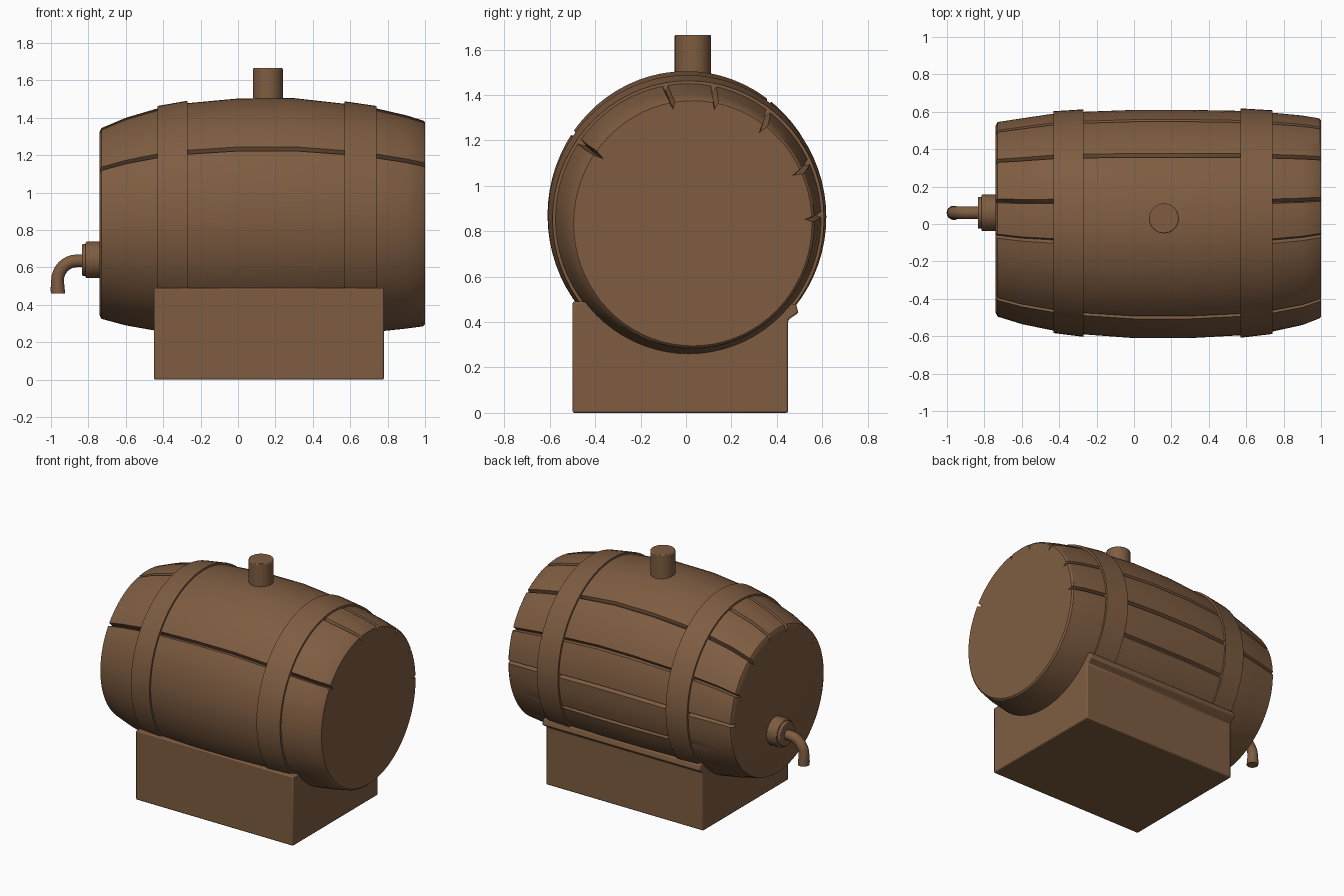
import bpy
import bmesh
from math import radians, sin, cos
from mathutils import Vector

if "Cube" in bpy.data.objects:
    bpy.data.objects.remove(bpy.data.objects["Cube"], do_unlink=True)

wood = bpy.data.materials.new("brown wood")
wood.use_nodes = True
colour = (0.21, 0.108, 0.053, 1)
wood.diffuse_color = colour
wood.node_tree.nodes["Principled BSDF"].inputs["Base Color"].default_value = colour


def finish(obj, angle=35, bevel=0):
    """Give an object its material, optional rounded edges and smooth shading."""
    obj.data.materials.clear()
    obj.data.materials.append(wood)
    if bevel:
        mod = obj.modifiers.new("rounded edges", "BEVEL")
        mod.width, mod.segments = bevel, 2
    bpy.ops.object.select_all(action="DESELECT")
    obj.select_set(True)
    bpy.context.view_layer.objects.active = obj
    bpy.ops.object.shade_smooth_by_angle(angle=radians(angle))


def add_mesh(name, bm):
    bmesh.ops.recalc_face_normals(bm, faces=bm.faces)
    mesh = bpy.data.meshes.new(name)
    bm.to_mesh(mesh)
    bm.free()
    obj = bpy.data.objects.new(name, mesh)
    bpy.context.collection.objects.link(obj)
    return obj


def loft(name, rings, cap=True):
    """Skin a list of closed rings of points."""
    bm = bmesh.new()
    loops = [[bm.verts.new(p) for p in ring] for ring in rings]
    n = len(loops[0])
    for a, b in zip(loops, loops[1:]):
        for i in range(n):
            j = (i + 1) % n
            bm.faces.new((a[i], a[j], b[j], b[i]))
    if cap:
        bm.faces.new(loops[0])
        bm.faces.new(loops[-1])
    return add_mesh(name, bm)


# Barrel stations along x: x, centre y, centre z, half width, half height
stations = [
    (-0.74, 0.025, 0.835, 0.50, 0.49),
    (-0.73, 0.025, 0.835, 0.52, 0.51),
    (-0.60, 0.015, 0.845, 0.55, 0.555),
    (-0.43, 0.01, 0.855, 0.58, 0.595),
    (-0.27, 0.005, 0.863, 0.595, 0.615),
    (0.00, 0.0, 0.87, 0.61, 0.633),
    (0.30, 0.0, 0.87, 0.61, 0.635),
    (0.57, 0.005, 0.863, 0.60, 0.612),
    (0.74, 0.01, 0.853, 0.585, 0.597),
    (0.90, 0.02, 0.843, 0.56, 0.57),
    (0.99, 0.03, 0.835, 0.535, 0.55),
    (1.00, 0.03, 0.835, 0.525, 0.54),
]

# Gaps between staves: angle in degrees, depth in the middle, depth at the ends
gaps = [(-20, 0.015, 0.0), (2, 0.025, 0.03), (25, 0.02, 0.04), (53, 0.02, 0.04),
        (79, 0.0, 0.03), (100, 0.0, 0.03), (145, 0.025, 0.045)]
half_gap = 1.2


def near_gap(a):
    return any(abs((a - g[0] + 180) % 360 - 180) < half_gap + 1 for g in gaps)


angles = [(a, None) for a in range(-90, 270, 5) if not near_gap(a)]
for gap in gaps:
    angles += [(gap[0] - half_gap, None), (gap[0], gap), (gap[0] + half_gap, None)]
angles.sort(key=lambda item: item[0])


def barrel_ring(station):
    x, cy, cz, ry, rz = station
    points = []
    for a, gap in angles:
        cut = 0
        if gap:
            cut = gap[1] if -0.4 < x < 0.7 else gap[2]
        t = radians(a)
        points.append((x, cy + (ry - cut) * cos(t), cz + (rz - cut) * sin(t)))
    return points


finish(loft("barrel", [barrel_ring(s) for s in stations]), 32)


# Hoops wrapped around the staves
def hoop_ring(station, grow):
    x, cy, cz, ry, rz = station
    return [(x, cy + (ry + grow) * cos(radians(a)), cz + (rz + grow) * sin(radians(a)))
            for a in range(0, 360, 5)]


for name, first, last in (("tap_end_hoop", 3, 4), ("plain_end_hoop", 7, 8)):
    a, b = stations[first], stations[last]
    rings = [hoop_ring(a, -0.03), hoop_ring(a, 0.013), hoop_ring(b, 0.013), hoop_ring(b, -0.03)]
    finish(loft(name, rings, cap=False))

# Stand with a small lip along the back
section = [(-0.5, 0), (0.45, 0), (0.45, 0.41), (0.495, 0.44), (0.485, 0.48), (-0.5, 0.49)]
stand = loft("stand", [[(x, y, z) for y, z in section] for x in (-0.45, 0.78)])
finish(stand, 35, 0.008)


def cylinder(name, radius, length, centre, along_x=False):
    bpy.ops.mesh.primitive_cylinder_add(
        vertices=32, radius=radius, depth=length, location=centre,
        rotation=(0, radians(90) if along_x else 0, 0))
    obj = bpy.context.object
    obj.name = name
    finish(obj, 50, 0.006)


# Bung on top and the collar of the tap
cylinder("bung", 0.08, 0.26, (0.16, 0.03, 1.535))
cylinder("tap_collar", 0.098, 0.09, (-0.77, 0.06, 0.64), True)
cylinder("tap_ring", 0.085, 0.03, (-0.82, 0.06, 0.64), True)

# Bent tap pipe: straight, quarter turn, then down to a slightly flared mouth
path = [(-0.80, 0.635, 0)]
for k in range(9):
    t = radians(90 * k / 8)
    path.append((-0.86 - 0.105 * sin(t), 0.53 + 0.105 * cos(t), t))
path += [(-0.964, 0.48, radians(90)), (-0.962, 0.46, radians(90))]
rings = []
for i, (x, z, t) in enumerate(path):
    r = 0.038 if i >= len(path) - 2 else 0.034
    up = Vector((-sin(t), 0, cos(t)))
    centre = Vector((x, 0.06, z))
    rings.append([centre + r * (cos(radians(a)) * up + sin(radians(a)) * Vector((0, 1, 0)))
                  for a in range(0, 360, 20)])
finish(loft("tap_pipe", rings), 50)
